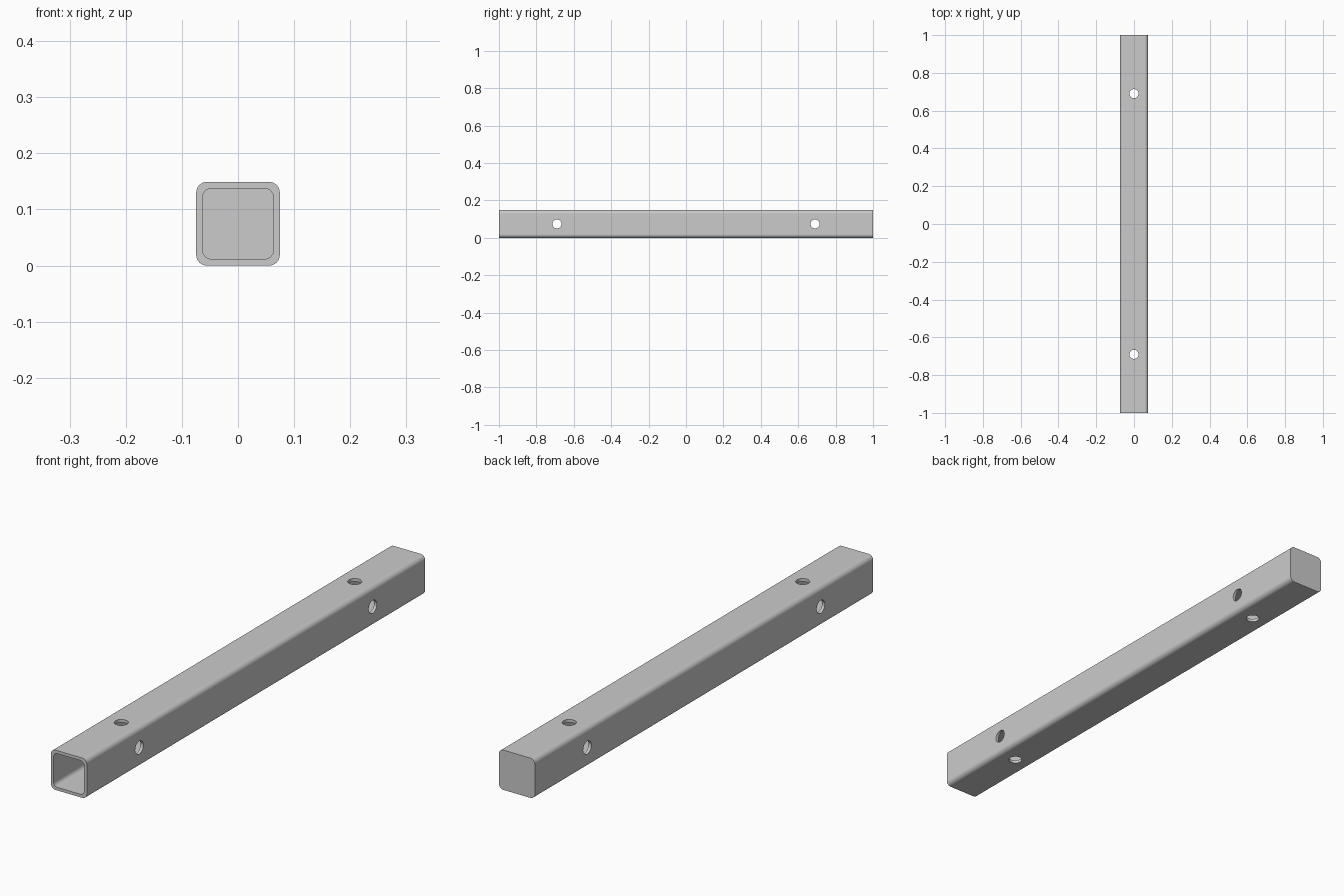
import bpy, bmesh
from math import cos, sin, pi, radians

if "Cube" in bpy.data.objects:
    bpy.data.objects.remove(bpy.data.objects["Cube"])

SIZE, WALL, LENGTH = 0.149, 0.0115, 2.0
MID = SIZE / 2
HOLE_Y, HOLE_R = 0.69, 0.024


def rounded_bar(name, width, radius, y0, y1, steps=8):
    """Rounded-square section extruded along y."""
    bm = bmesh.new()
    c = width / 2 - radius
    ring = []
    for q, (sx, sz) in enumerate([(1, 1), (-1, 1), (-1, -1), (1, -1)]):
        for i in range(steps + 1):
            a = pi / 2 * (q + i / steps)
            ring.append(bm.verts.new((sx * c + radius * cos(a), y0,
                                      MID + sz * c + radius * sin(a))))
    face = bm.faces.new(ring)
    ext = bmesh.ops.extrude_face_region(bm, geom=[face])
    bmesh.ops.translate(bm, vec=(0, y1 - y0, 0),
                        verts=[g for g in ext["geom"] if isinstance(g, bmesh.types.BMVert)])
    bmesh.ops.recalc_face_normals(bm, faces=bm.faces)
    mesh = bpy.data.meshes.new(name)
    bm.to_mesh(mesh)
    bm.free()
    obj = bpy.data.objects.new(name, mesh)
    bpy.context.collection.objects.link(obj)
    return obj


def drill(name, y, rotation):
    bpy.ops.mesh.primitive_cylinder_add(vertices=48, radius=HOLE_R, depth=0.4,
                                        location=(0, y, MID), rotation=rotation)
    obj = bpy.context.object
    obj.name = name
    return obj


# Outer tube
tube = rounded_bar("square_tube", SIZE, 0.019, -LENGTH / 2, LENGTH / 2)

# Hollow: open at the front, closed by an end wall at the back
cutters = [rounded_bar("hollow_cutter", SIZE - 2 * WALL, 0.016,
                       -LENGTH / 2 - 0.1, LENGTH / 2 - WALL)]

# Cross-drilled holes near both ends
for y in (-HOLE_Y, HOLE_Y):
    cutters.append(drill("vertical_hole_cutter", y, (0, 0, 0)))
    cutters.append(drill("side_hole_cutter", y, (0, pi / 2, 0)))

bpy.ops.object.select_all(action='DESELECT')
bpy.context.view_layer.objects.active = tube
tube.select_set(True)
for cutter in cutters:
    mod = tube.modifiers.new("cut", 'BOOLEAN')
    mod.operation = 'DIFFERENCE'
    mod.solver = 'EXACT'
    mod.object = cutter
    bpy.ops.object.modifier_apply(modifier=mod.name)
for cutter in cutters:
    bpy.data.objects.remove(cutter, do_unlink=True)

# Smooth fillets, crisp flats
bpy.ops.object.shade_smooth_by_angle(angle=radians(30))
weighted = tube.modifiers.new("weighted_normals", 'WEIGHTED_NORMAL')
weighted.keep_sharp = True
